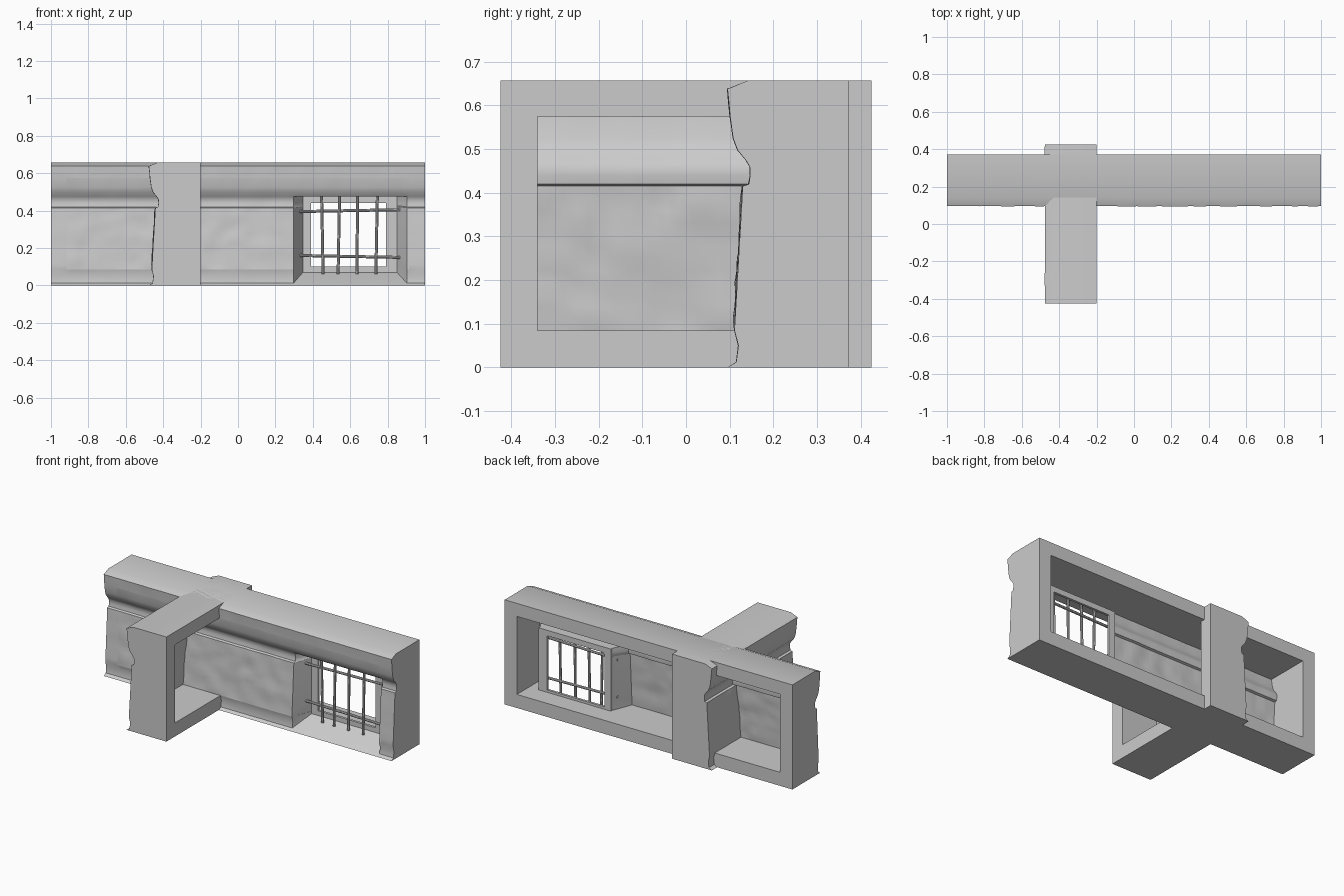
import bpy, bmesh, math
from mathutils import Vector, noise

if "Cube" in bpy.data.objects:
    bpy.data.objects.remove(bpy.data.objects["Cube"])

BACK, TOP, RIM = 0.372, 0.657, 0.085      # back plane, height, frame width
NX0, NX1, NZ0, NZ1 = 0.297, 0.903, 0.012, 0.475   # window niche mouth
WX0, WX1, WZ0, WY = 0.347, 0.85, 0.07, 0.235      # window niche inner end

# moulding profile (depth, height) from plinth to coping
PROFILE = [(0.095, 0), (0.115, NZ0), (0.12, 0.05), (0.111, RIM)]
PROFILE += [(0.111 + 0.019 * k / 12, RIM + (0.415 - RIM) * k / 12) for k in range(1, 13)]
PROFILE += [(0.144, 0.42), (0.147, 0.44), (0.146, 0.46), (0.137, NZ1), (0.118, 0.498),
            (0.108, 0.525), (0.101, 0.575), (0.098, 0.61), (0.095, 0.638), (0.142, TOP)]


def finish(bm, name, angle=35):
    mesh = bpy.data.meshes.new(name)
    bm.to_mesh(mesh)
    bm.free()
    ob = bpy.data.objects.new(name, mesh)
    bpy.context.collection.objects.link(ob)
    bpy.ops.object.select_all(action='DESELECT')
    bpy.context.view_layer.objects.active = ob
    ob.select_set(True)
    bpy.ops.object.shade_smooth_by_angle(angle=math.radians(angle))
    return ob


def wall(name, length, seed, window=False):
    """Rough moulded front sheet on a box that is open at the back."""
    h = length / 2
    e = h - RIM
    n = round(2 * e / 0.03)
    us = [-h, -h + RIM / 2] + [-e + 2 * e * i / n for i in range(n + 1)] + [h - RIM / 2, h]
    if window:
        us = [u for u in us if min(abs(u - NX0), abs(u - NX1)) > 0.014 or u == us[-3]]
        us = sorted(us + [NX0, NX1])
    bm = bmesh.new()

    # front sheet with uneven masonry
    def point(u, y, z):
        rough = 0.007 if 0.09 < z < 0.414 else 0.002
        if abs(u) > h - 0.01 or z in (0, TOP):
            rough = 0
        if window and (abs(u - NX0) < 0.02 or abs(u - NX1) < 0.02):
            rough = 0
        d = noise.noise(Vector((u * 13, z * 13, seed))) * rough
        d += noise.noise(Vector((u * 30, z * 30, seed + 5))) * rough * 0.5
        return bm.verts.new((u, y + d, z))

    grid = [[point(u, y, z) for y, z in PROFILE] for u in us]
    for i in range(len(us) - 1):
        for j in range(len(PROFILE) - 1):
            mid_u = (us[i] + us[i + 1]) / 2
            mid_z = (PROFILE[j][1] + PROFILE[j + 1][1]) / 2
            if window and NX0 < mid_u < NX1 and NZ0 < mid_z < NZ1:
                continue
            bm.faces.new((grid[i][j], grid[i + 1][j], grid[i + 1][j + 1], grid[i][j + 1]))

    # niche walls drawn back from the hole in the sheet
    if window:
        rim = [ed for ed in bm.edges if ed.is_boundary and all(
            NX0 - 1e-4 < v.co.x < NX1 + 1e-4 and NZ0 - 1e-4 < v.co.z < NZ1 + 1e-4 for v in ed.verts)]
        ring = bmesh.ops.extrude_edge_only(bm, edges=rim)['geom']
        for v in (g for g in ring if isinstance(g, bmesh.types.BMVert)):
            v.co.x = WX0 + (v.co.x - NX0) / (NX1 - NX0) * (WX1 - WX0)
            v.co.z = WZ0 + (v.co.z - NZ0) / (NZ1 - NZ0) * (NZ1 - WZ0)
            v.co.y = WY

    # box: ends, top, bottom and back rim
    def corners(a, z0, z1):
        return [bm.verts.new((x, BACK, z)) for x, z in ((-a, z0), (a, z0), (a, z1), (-a, z1))]

    o = corners(h, 0, TOP)
    q = corners(e, RIM, 0.575)
    for k in range(4):
        m = (k + 1) % 4
        bm.faces.new((o[k], o[m], q[m], q[k]))
    bm.faces.new(grid[0] + [o[3], o[0]])
    bm.faces.new(grid[-1] + [o[2], o[1]])
    bm.faces.new([c[0] for c in grid] + [o[1], o[0]])
    bm.faces.new([c[-1] for c in grid] + [o[2], o[3]])

    # cavity: sides, ceiling and floor run up to the sheet
    zs = [p[1] for p in PROFILE]
    lo, hi = zs.index(RIM), zs.index(0.575)
    a = min(range(len(us)), key=lambda i: abs(us[i] + e))
    b = min(range(len(us)), key=lambda i: abs(us[i] - e))
    bm.faces.new(grid[a][lo:hi + 1] + [q[3], q[0]])
    bm.faces.new(grid[b][lo:hi + 1] + [q[2], q[1]])
    bm.faces.new([c[hi] for c in grid[a:b + 1]] + [q[2], q[3]])
    floor = [grid[i][lo] for i in range(a, b + 1)]
    if window:
        left = [v for v in floor if v.co.x <= NX0 + 1e-4]
        right = [v for v in floor if v.co.x >= NX1 - 1e-4]
        floor = left + [bm.verts.new((x, WY, RIM)) for x in (WX0, WX1)] + right
    bm.faces.new(floor + [q[1], q[0]])
    loose = [v for v in bm.verts if not v.link_faces]
    bmesh.ops.delete(bm, geom=loose, context='VERTS')
    bmesh.ops.recalc_face_normals(bm, faces=bm.faces)
    return finish(bm, name)


# two crossing walls
wall("long_wall", 2.0, 1.3, window=True)
cross = wall("cross_wall", 0.85, 7.7)
cross.rotation_euler.z = -math.pi / 2
cross.location.x = -0.572

# window frame closing the niche
bm = bmesh.new()
HOLE = (0.39, 0.79, 0.10, 0.44)


def loop(x0, x1, z0, z1, y):
    return [bm.verts.new((x, y, z)) for x, z in ((x0, z0), (x1, z0), (x1, z1), (x0, z1))]


rings = [loop(WX0, WX1, WZ0, NZ1, WY), loop(*HOLE, WY),
         loop(*HOLE, WY + 0.015), loop(WX0, WX1, WZ0, NZ1, WY + 0.015)]
for r in range(4):
    s, t = rings[r], rings[(r + 1) % 4]
    for k in range(4):
        m = (k + 1) % 4
        bm.faces.new((s[k], s[m], t[m], t[k]))
bmesh.ops.recalc_face_normals(bm, faces=bm.faces)
finish(bm, "window_frame")


# iron bars, slightly crooked
def bar(name, p, q, radius=0.008):
    p, q = Vector(p), Vector(q)
    bpy.ops.mesh.primitive_cylinder_add(vertices=8, radius=radius, depth=(q - p).length,
                                        location=(p + q) / 2)
    ob = bpy.context.object
    ob.name = name
    ob.rotation_euler = (q - p).to_track_quat('Z', 'Y').to_euler()


for i, (x0, x1) in enumerate([(0.455, 0.447), (0.535, 0.543), (0.635, 0.64), (0.737, 0.745)]):
    bar(f"upright_bar_{i}", (x0, 0.19, 0.06), (x1, 0.19, 0.48))
for i, (z0, z1) in enumerate([(0.16, 0.15), (0.395, 0.405)]):
    bar(f"level_bar_{i}", (0.33, 0.202, z0), (0.865, 0.202, z1))
